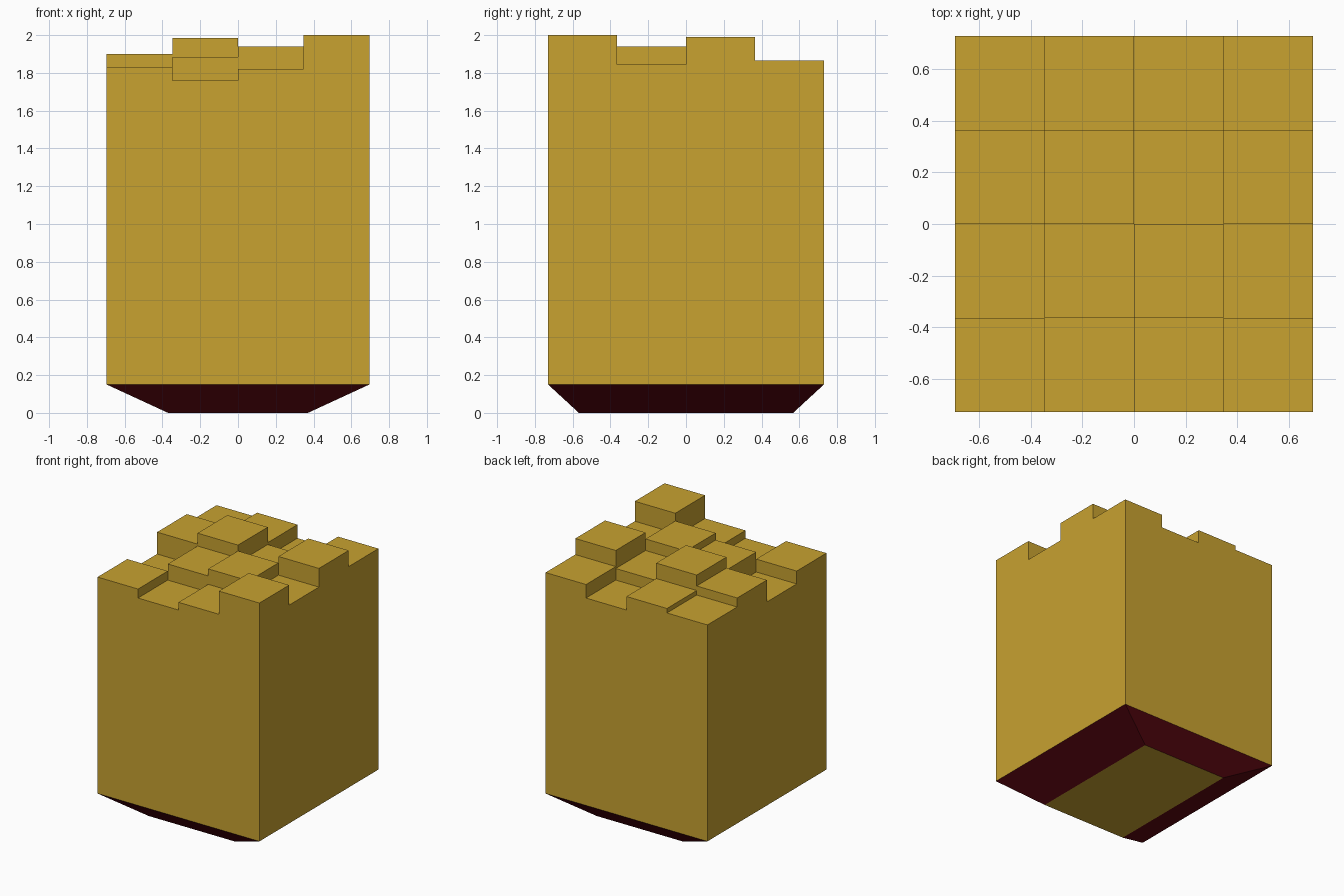
import bpy, bmesh

if "Cube" in bpy.data.objects:
    bpy.data.objects.remove(bpy.data.objects["Cube"])

X, Y, RIM = 0.695, 0.73, 0.15      # half width, half depth, bottom of the walls
# Top height of each block: rows run front to back, columns left to right
HEIGHTS = [
    [1.83, 1.76, 1.82, 2.00],
    [1.73, 1.885, 1.94, 1.845],
    [1.90, 1.985, 1.85, 1.99],
    [1.83, 1.865, 1.76, 1.865],
]
N = 4


def material(name, colour):
    m = bpy.data.materials.new(name)
    m.diffuse_color = (*colour, 1)
    m.use_nodes = True
    m.node_tree.nodes["Principled BSDF"].inputs["Base Color"].default_value = m.diffuse_color
    return m


gold = material("gold", (0.58, 0.36, 0.03))
red = material("dark_red", (0.10, 0.002, 0.005))


def quad(bm, pts, mat=0):
    face = bm.faces.new([bm.verts.new(p) for p in pts])
    face.material_index = mat


def finish(bm, name, mats):
    bmesh.ops.remove_doubles(bm, verts=bm.verts, dist=1e-5)
    mesh = bpy.data.meshes.new(name)
    bm.to_mesh(mesh)
    bm.free()
    for m in mats:
        mesh.materials.append(m)
    ob = bpy.data.objects.new(name, mesh)
    bpy.context.collection.objects.link(ob)
    return ob


def height(i, j):
    return HEIGHTS[j][i] if 0 <= i < N and 0 <= j < N else RIM


# Stepped block: one top per cell, and a wall wherever the neighbour is lower
bm = bmesh.new()
dx, dy = 2 * X / N, 2 * Y / N
for j in range(N):
    for i in range(N):
        x, y, h = -X + i * dx, -Y + j * dy, height(i, j)
        c = [(x, y), (x + dx, y), (x + dx, y + dy), (x, y + dy)]
        quad(bm, [(*p, h) for p in c])
        for k, (a, b) in enumerate([(0, -1), (1, 0), (0, 1), (-1, 0)]):
            low = height(i + a, j + b)
            if low < h - 1e-4:
                p, q = c[k], c[(k + 1) % 4]
                quad(bm, [(*p, low), (*q, low), (*q, h), (*p, h)])
finish(bm, "stepped_block", [gold])


# Tapered base: red sloping sides around a gold underside
def ring(hx, hy, z):
    return [(-hx, -hy, z), (hx, -hy, z), (hx, hy, z), (-hx, hy, z)]


bm = bmesh.new()
upper, lower = ring(X, Y, RIM), ring(0.37, 0.567, 0)
for k in range(4):
    n = (k + 1) % 4
    quad(bm, [lower[k], lower[n], upper[n], upper[k]], 1)
quad(bm, lower[::-1], 0)
finish(bm, "tapered_base", [gold, red])
